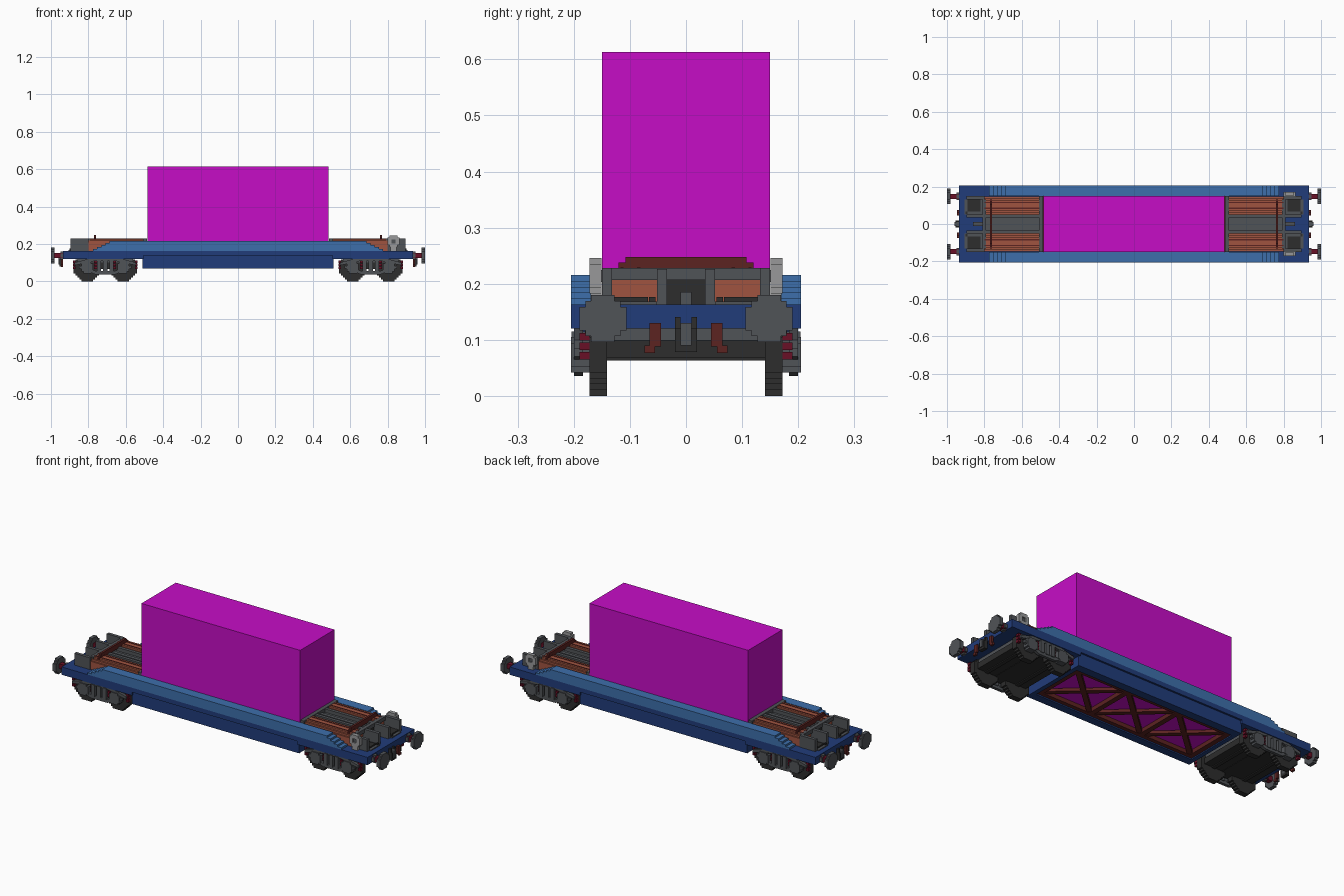
import bpy, bmesh, math
from mathutils import Matrix, Vector

if "Cube" in bpy.data.objects:
    bpy.data.objects.remove(bpy.data.objects["Cube"], do_unlink=True)

V = 0.0105  # block size of the stepped style


def material(name, r, g, b):
    def lin(c):
        c /= 255
        return c / 12.92 if c <= 0.04045 else ((c + 0.055) / 1.055) ** 2.4
    col = (lin(r), lin(g), lin(b), 1)
    m = bpy.data.materials.new(name)
    m.use_nodes = True
    m.diffuse_color = col
    m.node_tree.nodes["Principled BSDF"].inputs["Base Color"].default_value = col
    return m


MAGENTA = material("magenta", 198, 13, 198)
LIGHT_BLUE = material("light blue", 61, 111, 171)
NAVY = material("navy blue", 33, 60, 122)
ORANGE = material("burnt orange", 160, 84, 64)
BROWN = material("red brown", 92, 35, 33)
CRIMSON = material("dark crimson", 104, 16, 38)
GREY = material("slate grey", 80, 83, 87)
BLACK = material("near black", 45, 45, 45)
PALE = material("pale grey", 152, 153, 154)

BOTH = (1, -1)


def finish(name, bm, mat):
    bmesh.ops.recalc_face_normals(bm, faces=bm.faces)
    me = bpy.data.meshes.new(name)
    bm.to_mesh(me)
    bm.free()
    me.materials.append(mat)
    ob = bpy.data.objects.new(name, me)
    bpy.context.collection.objects.link(ob)
    return ob


def add_box(bm, x0, x1, y0, y1, z0, z1):
    mat = Matrix.Translation(((x0 + x1) / 2, (y0 + y1) / 2, (z0 + z1) / 2)) \
        @ Matrix.Diagonal((abs(x1 - x0), abs(y1 - y0), abs(z1 - z0), 1))
    bmesh.ops.create_cube(bm, size=1, matrix=mat)


def boxes(name, mat, specs, mx=(1,), my=(1,)):
    """Boxes given by their limits, repeated with mirrored x and y."""
    bm = bmesh.new()
    for sx in mx:
        for sy in my:
            for x0, x1, y0, y1, z0, z1 in specs:
                add_box(bm, sx * x0, sx * x1, sy * y0, sy * y1, z0, z1)
    return finish(name, bm, mat)


def prism(bm, outline, axis, a, b):
    """Extrude a (u, z) outline along x or y from a to b."""
    def at(u, z, d):
        return (u, d, z) if axis == "y" else (d, u, z)
    face = bm.faces.new([bm.verts.new(at(u, z, a)) for u, z in outline])
    res = bmesh.ops.extrude_face_region(bm, geom=[face])
    shift = Vector((0, b - a, 0)) if axis == "y" else Vector((b - a, 0, 0))
    bmesh.ops.translate(bm, vec=shift,
                        verts=[e for e in res["geom"] if isinstance(e, bmesh.types.BMVert)])


def stepped_disc(u, z, n):
    """Blocky circle outline, n blocks in radius."""
    right = []
    for i in range(-n, n):
        w = max(1, round(math.sqrt(max(0, n * n - (i + 0.5) ** 2)))) * V
        for k in (i, i + 1):
            if right and right[-1][0] == w and k == i:
                continue
            if len(right) > 1 and right[-1][0] == w and right[-2][0] == w:
                right[-1] = (w, k * V)
            else:
                right.append((w, k * V))
    left = [(-w, h) for w, h in reversed(right)]
    return [(u + w, z + h) for w, h in right + left]


# Container
boxes("container", MAGENTA, [(-0.485, 0.485, -0.15, 0.15, 0.098, 0.613)])

# Deck ends, well sides and well end walls
boxes("end_deck", NAVY, [(0.505, 0.935, -0.205, 0.205, 0.12, 0.163)], BOTH)
boxes("well_side", NAVY, [(-0.51, 0.51, 0.151, 0.195, 0.068, 0.14),
                          (-0.505, 0.505, 0.151, 0.205, 0.138, 0.163)], my=BOTH)
boxes("well_end_wall", NAVY, [(0.486, 0.51, -0.151, 0.151, 0.068, 0.163)], BOTH)

# Upper sills, stepped down at both ends
half = []
for i in range(5):
    x, z = 0.775 - i * 0.022, 0.163 + i * V
    half += [(x, z), (x, z + V)]
bm = bmesh.new()
for s in BOTH:
    prism(bm, half + [(-x, z) for x, z in reversed(half)], "y", s * 0.151, s * 0.205)
finish("side_sill", bm, LIGHT_BLUE)

# Cross bracing under the well
bm = bmesh.new()
for x in (-0.472, -0.157, 0.157, 0.472):
    add_box(bm, x - 0.014, x + 0.014, -0.15, 0.15, 0.074, 0.096)
for s in BOTH:
    add_box(bm, -0.486, 0.486, s * 0.128, s * 0.15, 0.074, 0.096)
ang, length = math.atan2(0.26, 0.29), math.hypot(0.26, 0.29)
for x in (-0.315, 0, 0.315):
    for s in BOTH:
        bmesh.ops.create_cube(bm, size=1, matrix=Matrix.Translation((x, 0, 0.086))
                              @ Matrix.Rotation(s * ang, 4, "Z")
                              @ Matrix.Diagonal((length, 0.026, 0.018 + 0.002 * s, 1)))
finish("well_bracing", bm, BROWN)

# Bogies
BX, AX, WZ = 0.71, 0.096, 7 * V
wheels, axles, axle_boxes, side_frames = (bmesh.new() for _ in range(4))
for sx in BOTH:
    c = sx * BX
    for a in (-AX, AX):
        prism(axles, stepped_disc(c + a, WZ, 1), "y", -0.15, 0.15)
        for sy in BOTH:
            prism(wheels, stepped_disc(c + a, WZ, 7), "y", sy * 0.141, sy * 0.172)
            prism(axle_boxes, stepped_disc(c + a, WZ, 3), "y", sy * 0.172, sy * 0.205)
    for sy in BOTH:
        # bowed upper bar, dropped lower bar, spring columns
        prism(side_frames, [(c - 0.165, 0.085), (c - 0.165, 0.1), (c - 0.06, 0.128),
                            (c + 0.06, 0.128), (c + 0.165, 0.1), (c + 0.165, 0.085),
                            (c + 0.05, 0.11), (c - 0.05, 0.11)], "y", sy * 0.184, sy * 0.2)
        prism(side_frames, [(c - 0.14, 0.085), (c - 0.05, 0.055), (c + 0.05, 0.055),
                            (c + 0.14, 0.085), (c + 0.14, 0.07), (c + 0.05, 0.036),
                            (c - 0.05, 0.036), (c - 0.14, 0.07)], "y", sy * 0.184, sy * 0.2)
        for d in (-0.034, 0, 0.034):
            add_box(side_frames, c + d - 0.011, c + d + 0.011,
                    sy * 0.18, sy * 0.204, 0.05, 0.115)
finish("wheels", wheels, BLACK)
finish("axles", axles, BLACK)
finish("axle_boxes", axle_boxes, GREY)
finish("bogie_side_frames", side_frames, GREY)
boxes("bogie_body", BLACK, [(BX - 0.15, BX + 0.15, -0.141, 0.141, 0.068, 0.1),
                            (BX - 0.04, BX + 0.04, -0.18, 0.18, 0.066, 0.1)], BOTH)
boxes("bogie_top_plate", GREY, [(BX - 0.145, BX + 0.145, -0.18, 0.18, 0.1, 0.122)], BOTH)
boxes("brake_shoes", CRIMSON,
      [(BX + d - 0.007, BX + d + 0.007, 0.172, 0.19, z, z + 0.013)
       for d in (-0.165, -0.052, 0.052, 0.165) for z in (0.065, 0.082, 0.099)], BOTH, BOTH)

# Buffers
heads = bmesh.new()
for sx in BOTH:
    for sy in BOTH:
        prism(heads, stepped_disc(sy * 0.148, 0.138, 4), "x", sx * 0.98, sx * 1.0)
        prism(heads, stepped_disc(sy * 0.148, 0.138, 2), "x", sx * 0.935, sx * 0.95)
finish("buffer_heads", heads, GREY)
boxes("buffer_stems", CRIMSON, [(0.935, 0.982, 0.135, 0.161, 0.125, 0.151)], BOTH, BOTH)

# Coupling hooks and hoses
boxes("coupling", BLACK, [(0.935, 0.955, -0.02, 0.02, 0.078, 0.12),
                          (0.935, 0.948, -0.02, -0.01, 0.12, 0.141),
                          (0.935, 0.948, 0.01, 0.02, 0.12, 0.141)], BOTH)
boxes("coupling_pin", GREY, [(0.935, 0.96, -0.01, 0.01, 0.09, 0.13)], BOTH)
boxes("brake_hoses", BROWN, [(0.935, 0.947, 0.045, 0.065, 0.088, 0.13),
                             (0.935, 0.947, 0.055, 0.074, 0.077, 0.09)], BOTH, BOTH)

# Rounded orange rolls on the end decks, with dark seams
boxes("deck_rolls", ORANGE, [(0.505, 0.8, 0.052, 0.146, 0.163, 0.208),
                             (0.505, 0.8, 0.06, 0.138, 0.208, 0.218),
                             (0.505, 0.8, 0.07, 0.128, 0.218, 0.227)], BOTH, BOTH)
boxes("roll_seams", BROWN, [(0.506, 0.798, y - 0.003, y + 0.003, 0.22, 0.229)
                            for y in (0.084, 0.114)], BOTH, BOTH)
boxes("roll_strap", BROWN, [(0.758, 0.77, -0.13, 0.13, 0.22, 0.228),
                            (0.758, 0.77, -0.12, 0.12, 0.228, 0.238),
                            (0.758, 0.77, -0.108, 0.108, 0.238, 0.248)], BOTH)

# Grey saddle, centre channel and pocket walls on the end decks
boxes("container_saddle", GREY, [(0.486, 0.507, -0.15, 0.15, 0.163, 0.228)], BOTH)
boxes("centre_channel", GREY, [(0.507, 0.895, 0.034, 0.052, 0.163, 0.226),
                               (0.507, 0.8, 0, 0.034, 0.163, 0.207),
                               (0.507, 0.8, 0, 0.01, 0.207, 0.215),
                               (0.8, 0.86, 0, 0.01, 0.163, 0.185)], BOTH, BOTH)
boxes("pocket_walls", GREY, [(0.8, 0.895, 0.132, 0.15, 0.163, 0.228),
                             (0.8, 0.905, 0.052, 0.132, 0.163, 0.168)], BOTH, BOTH)
boxes("roll_end_bar", GREY, [(0.79, 0.81, -0.132, 0.132, 0.207, 0.228)], BOTH)
boxes("pocket_floor", BLACK, [(0.82, 0.89, 0.068, 0.13, 0.167, 0.176),
                              (0.89, 0.9, 0.054, 0.066, 0.167, 0.176),
                              (0.8, 0.806, 0, 0.034, 0.163, 0.207)], BOTH, BOTH)

# Handwheels at one end, blocky rings with a hub
rings, hubs = bmesh.new(), bmesh.new()
HX, HZ, N = 0.832, 0.214, 3.2
for sy in BOTH:
    for i in range(-3, 3):
        run = [j for j in range(-3, 3)
               if 1.5 < math.hypot(i + 0.5, j + 0.5) < N]
        for side in ([j for j in run if j < 0], [j for j in run if j >= 0]):
            add_box(rings, HX + min(side) * V, HX + (max(side) + 1) * V,
                    sy * 0.151, sy * 0.172, HZ + i * V, HZ + (i + 1) * V)
    prism(hubs, stepped_disc(HX, HZ, 1), "y", sy * 0.148, sy * 0.166)
    add_box(rings, HX - 0.016, HX + 0.016, sy * 0.151, sy * 0.17, 0.163, HZ - 3 * V)
finish("handwheels", rings, PALE)
finish("handwheel_hubs", hubs, GREY)
